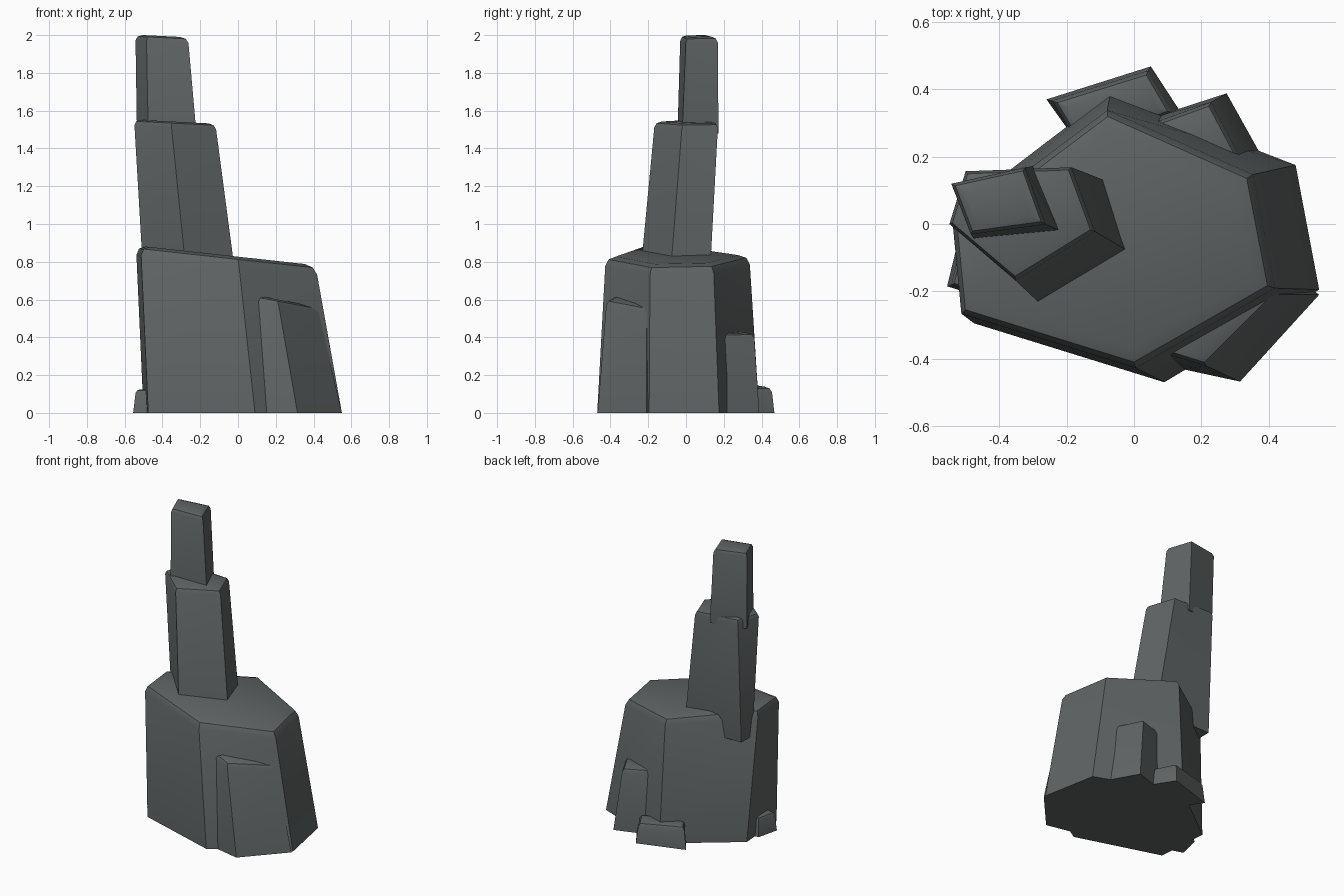
import bpy, bmesh

stone = bpy.data.materials.new("dark_grey_stone")
stone.diffuse_color = (0.115, 0.127, 0.127, 1)


def rock(name, base, top, z0, z_top, slope=0.0, bevel=0.03):
    """Tapered prism; top height is z_top + slope * x, with rounded top rim."""
    bm = bmesh.new()
    lo = [bm.verts.new((x, y, z0)) for x, y in base]
    hi = [bm.verts.new((x, y, z_top + slope * x)) for x, y in top]
    n = len(lo)
    bm.faces.new(lo[::-1])
    cap = bm.faces.new(hi)
    for i in range(n):
        j = (i + 1) % n
        bm.faces.new((lo[i], lo[j], hi[j], hi[i]))
    bmesh.ops.bevel(bm, geom=list(cap.edges), offset=bevel, segments=2,
                    profile=0.5, affect='EDGES')
    bmesh.ops.recalc_face_normals(bm, faces=bm.faces)
    mesh = bpy.data.meshes.new(name)
    bm.to_mesh(mesh)
    bm.free()
    mesh.materials.append(stone)
    ob = bpy.data.objects.new(name, mesh)
    bpy.context.collection.objects.link(ob)
    bpy.ops.object.select_all(action='DESELECT')
    ob.select_set(True)
    bpy.context.view_layer.objects.active = ob
    bpy.ops.object.shade_smooth_by_angle(angle=0.56)
    return ob


# Big six-sided base block with a sloping top
rock("main_block",
     [(0.09, -0.47), (0.55, -0.195), (0.48, 0.175), (-0.07, 0.388), (-0.50, 0.06), (-0.475, -0.295)],
     [(0.00, -0.425), (0.41, -0.19), (0.345, 0.145), (-0.08, 0.335), (-0.54, -0.01), (-0.515, -0.265)],
     0, 0.827, -0.11, 0.05)

# Middle spire
rock("middle_spire",
     [(-0.27, -0.245), (-0.01, -0.085), (-0.075, 0.125), (-0.50, 0.12), (-0.50, 0.00)],
     [(-0.355, -0.165), (-0.12, -0.02), (-0.19, 0.17), (-0.50, 0.158), (-0.55, 0.00)],
     0.7, 1.525, -0.05, 0.03)

# Top spire
rock("top_spire",
     [(-0.475, -0.045), (-0.22, -0.02), (-0.30, 0.172), (-0.535, 0.11)],
     [(-0.485, -0.03), (-0.265, 0.00), (-0.325, 0.168), (-0.543, 0.12)],
     1.48, 1.975, -0.05, 0.03)

# Side rocks leaning on the base block
rock("front_right_rock",
     [(0.14, -0.43), (0.315, -0.468), (0.55, -0.21), (0.40, -0.10), (0.15, -0.25)],
     [(0.10, -0.385), (0.21, -0.42), (0.42, -0.21), (0.30, -0.10), (0.10, -0.25)],
     0, 0.64, -0.19, 0.03)
rock("back_right_rock",
     [(0.05, 0.315), (0.275, 0.388), (0.38, 0.20), (0.12, 0.12)],
     [(0.06, 0.30), (0.225, 0.36), (0.31, 0.20), (0.12, 0.12)],
     0, 0.435, -0.05, 0.03)
rock("back_rock",
     [(-0.26, 0.37), (0.05, 0.468), (0.14, 0.33), (-0.16, 0.23)],
     [(-0.24, 0.365), (0.04, 0.452), (0.11, 0.33), (-0.16, 0.23)],
     0, 0.14, -0.05, 0.03)
rock("left_rock",
     [(-0.52, -0.04), (-0.555, -0.185), (-0.46, -0.215), (-0.42, -0.03)],
     [(-0.51, -0.05), (-0.54, -0.18), (-0.45, -0.21), (-0.42, -0.03)],
     0, 0.125, 0, 0.02)
